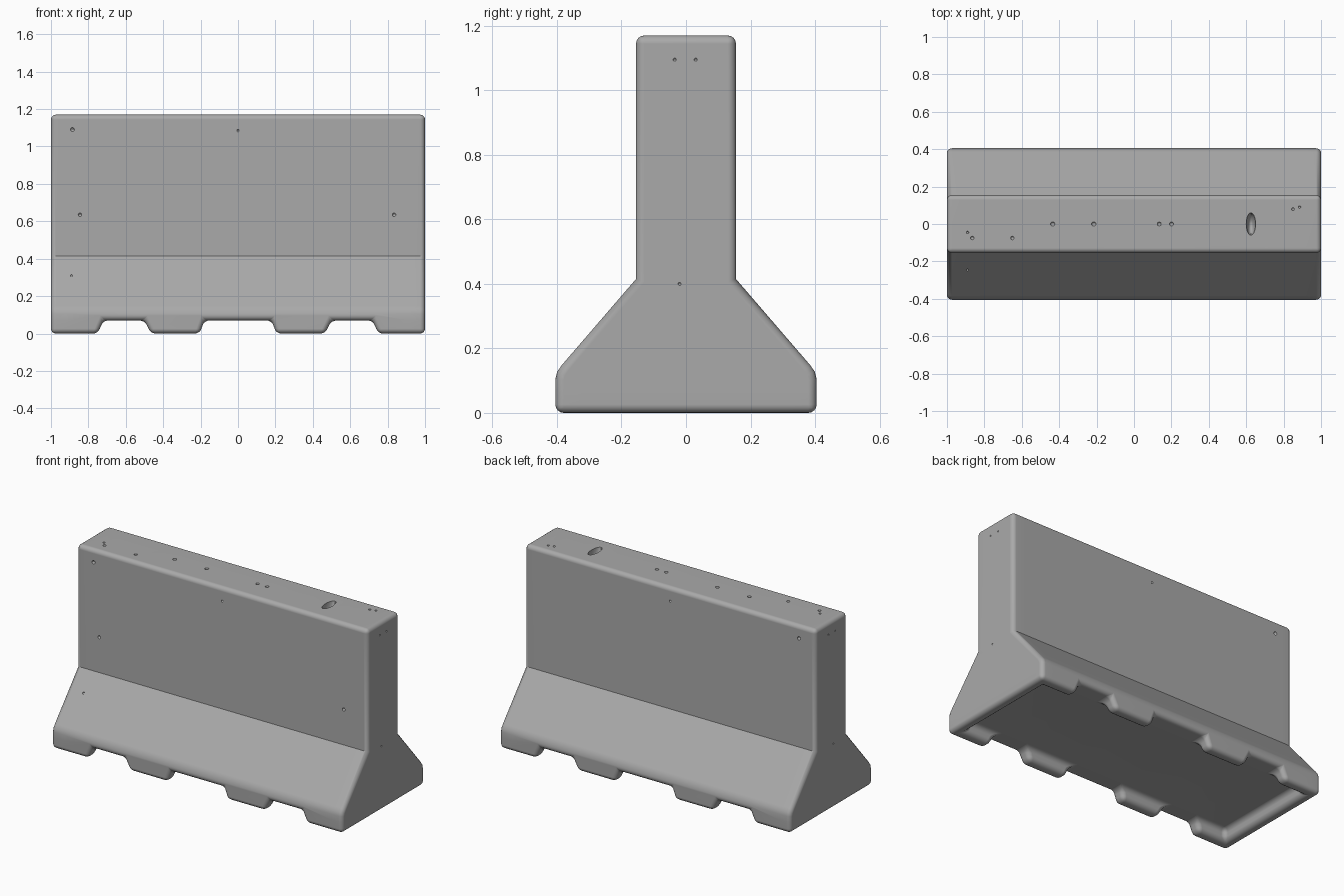
import bpy, bmesh
from mathutils import Matrix, Vector

if "Cube" in bpy.data.objects:
    bpy.data.objects.remove(bpy.data.objects["Cube"])

concrete = bpy.data.materials.new("concrete grey")
concrete.diffuse_color = (0.40, 0.40, 0.40, 1)
concrete.use_nodes = True
concrete.node_tree.nodes["Principled BSDF"].inputs["Base Color"].default_value = concrete.diffuse_color

BASE = 0.07  # height of the recessed underside
half = [(0.32, BASE), (0.405, BASE), (0.405, 0.105), (0.399, 0.128),
        (0.385, 0.148), (0.155, 0.415), (0.155, 1.17)]
profile = half + [(-y, z) for y, z in reversed(half)]
pos = [0.18, 0.50, 0.72, 0.92, 1.0]
stations = [-x for x in reversed(pos)] + pos
# where each station / rim line moves to at ground level (sloped foot walls)
taper_x = {0.18: 0.205, 0.50: 0.465, 0.72: 0.75, 0.92: 0.935, 1.0: 1.0}

# wall body: cross-section lofted along x
bm = bmesh.new()
rings = [[bm.verts.new((x, y, z)) for y, z in profile] for x in stations]
n = len(profile)
feet = []
for i in range(len(rings) - 1):
    a, b = rings[i], rings[i + 1]
    mid = abs(stations[i] + stations[i + 1]) / 2
    for j in range(n):
        k = (j + 1) % n
        f = bm.faces.new((a[j], a[k], b[k], b[j]))
        is_side = j in (0, n - 2)
        is_floor = j == n - 1
        if (is_floor and mid > 0.92) or (is_side and
                (mid > 0.72 or 0.18 < mid < 0.50)):
            feet.append(f)
bm.faces.new(rings[0])
bm.faces.new(rings[-1])
bmesh.ops.recalc_face_normals(bm, faces=bm.faces)

# feet and end rims: pushed down from the underside with tapered walls
res = bmesh.ops.extrude_face_region(bm, geom=feet)
for v in [g for g in res["geom"] if isinstance(g, bmesh.types.BMVert)]:
    s = 1 if v.co.x > 0 else -1
    ax = min(taper_x, key=lambda t: abs(t - abs(v.co.x)))
    v.co.x = s * taper_x[ax]
    if abs(v.co.y) < 0.35:
        v.co.y *= 0.335 / 0.32
    v.co.z = 0
bmesh.ops.delete(bm, geom=[f for f in feet if f.is_valid], context='FACES')
bmesh.ops.recalc_face_normals(bm, faces=bm.faces)
me = bpy.data.meshes.new("barrier_wall")
bm.to_mesh(me)
bm.free()
me.materials.append(concrete)
wall = bpy.data.objects.new("barrier_wall", me)
bpy.context.collection.objects.link(wall)

# pits in the concrete: small ellipsoids cut out of the surfaces
cb = bmesh.new()


def pit(loc, r, seg=10):
    m = Matrix.Translation(Vector(loc)) @ Matrix.Diagonal((*r, 1))
    bmesh.ops.create_uvsphere(cb, u_segments=seg, v_segments=8, radius=1, matrix=m)


for x, y, r in [(-0.89, -0.045, 0.007), (-0.865, -0.075, 0.01), (-0.65, -0.075, 0.01),
                (-0.435, 0, 0.012), (-0.215, 0, 0.012), (0.135, 0, 0.011),
                (0.2, 0, 0.011), (0.85, 0.08, 0.008), (0.885, 0.09, 0.007)]:
    pit((x, y, 1.17), (r, r, r))
pit((0.625, 0, 1.17), (0.025, 0.06, 0.06), 20)      # oval lifting hole
for x, y, z, r in [(-0.885, -0.155, 1.09, 0.011), (0, -0.155, 1.085, 0.007),
                   (-0.845, -0.155, 0.635, 0.01), (0.835, -0.155, 0.635, 0.01),
                   (-0.89, -0.246, 0.31, 0.007), (0, 0.155, 1.085, 0.007),
                   (-0.885, 0.155, 1.09, 0.011)]:
    pit((x, y, z), (r, r, r))
for s in (-1, 1):
    for y, z in [(-0.035, 1.095), (0.03, 1.095), (-0.02, 0.4)]:
        pit((s, y, z), (0.005, 0.005, 0.005))
cme = bpy.data.meshes.new("pit_cutter")
cb.to_mesh(cme)
cb.free()
cme.materials.append(concrete)
cutter = bpy.data.objects.new("pit_cutter", cme)
cutter.hide_render = True
bpy.context.collection.objects.link(cutter)

# rounded edges, then pits
bev = wall.modifiers.new("rounded_edges", 'BEVEL')
bev.width = 0.026
bev.segments = 4
bev.limit_method = 'ANGLE'
bev.angle_limit = 0.80
bev.use_clamp_overlap = False
cut = wall.modifiers.new("pits", 'BOOLEAN')
cut.operation = 'DIFFERENCE'
cut.solver = 'EXACT'
cut.object = cutter

bpy.ops.object.select_all(action='DESELECT')
bpy.context.view_layer.objects.active = wall
wall.select_set(True)
for name in ("rounded_edges", "pits"):
    bpy.ops.object.modifier_apply(modifier=name)
bpy.data.objects.remove(cutter)

# smooth shading with flat faces kept clean
bpy.ops.object.shade_smooth_by_angle(angle=0.61)
wn = wall.modifiers.new("clean_normals", 'WEIGHTED_NORMAL')
wn.keep_sharp = True
